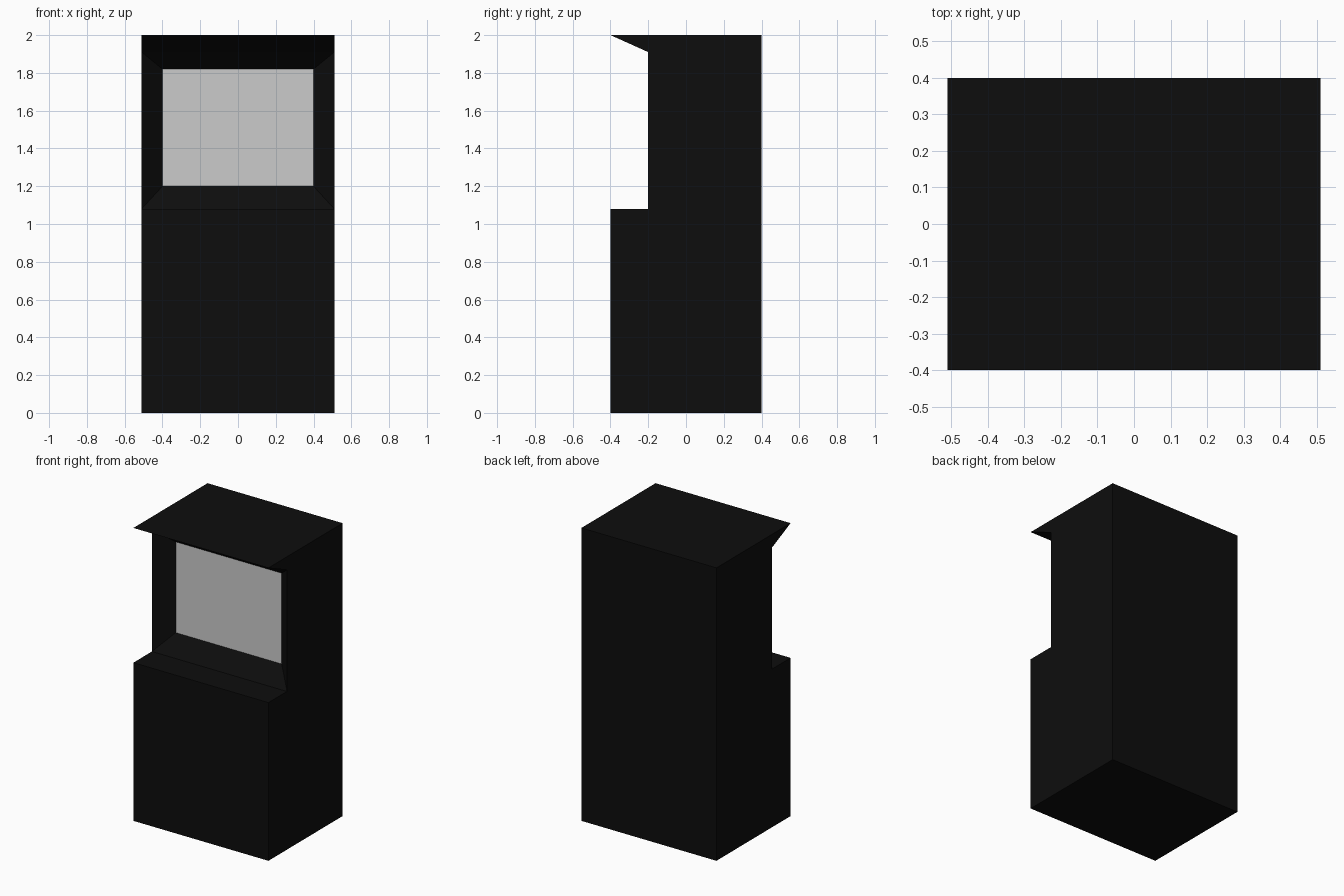
import bpy, bmesh

if "Cube" in bpy.data.objects:
    bpy.data.objects.remove(bpy.data.objects["Cube"])

def material(name, rgb):
    m = bpy.data.materials.new(name)
    m.diffuse_color = (*rgb, 1)
    m.use_nodes = True
    m.node_tree.nodes["Principled BSDF"].inputs["Base Color"].default_value = m.diffuse_color
    return m

HALF_W = 0.51

# Side outline of the cabinet (y, z): control ledge, screen wall, sloped hood
profile = [(-0.4, 0), (-0.4, 1.08), (-0.2, 1.08), (-0.2, 1.91),
           (-0.4, 2.0), (0.4, 2.0), (0.4, 0)]

bm = bmesh.new()
side = bm.faces.new([bm.verts.new((-HALF_W, y, z)) for y, z in profile])
ext = bmesh.ops.extrude_face_region(bm, geom=[side], use_keep_orig=True)
bmesh.ops.translate(bm, vec=(2 * HALF_W, 0, 0),
                    verts=[g for g in ext["geom"] if isinstance(g, bmesh.types.BMVert)])
bmesh.ops.recalc_face_normals(bm, faces=bm.faces[:])

# Screen: inset the upper front wall and sink it, leaving a sloped bezel
screen = next(f for f in bm.faces if all(abs(v.co.y + 0.2) < 1e-4 for v in f.verts))
bmesh.ops.inset_individual(bm, faces=[screen], thickness=0.1)
for v in screen.verts:
    v.co = (0.4 if v.co.x > 0 else -0.4, -0.1, 1.82 if v.co.z > 1.5 else 1.2)
screen.material_index = 1

mesh = bpy.data.meshes.new("arcade_cabinet")
bm.to_mesh(mesh)
bm.free()
mesh.materials.append(material("cabinet black", (0.004, 0.004, 0.004)))
mesh.materials.append(material("screen grey", (0.6, 0.6, 0.6)))
bpy.context.collection.objects.link(bpy.data.objects.new("arcade_cabinet", mesh))
